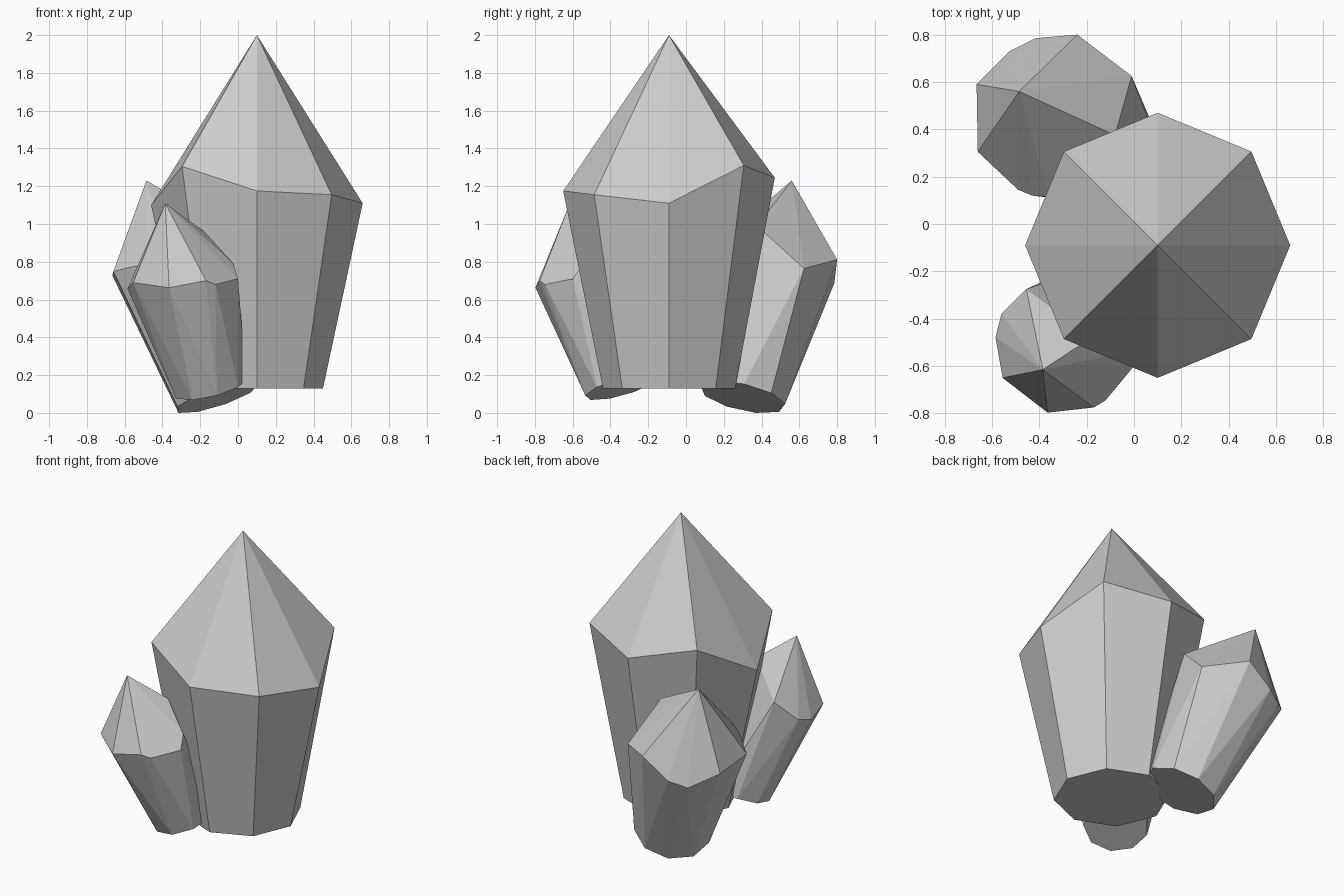
import bpy, bmesh, math
from mathutils import Vector

if "Cube" in bpy.data.objects:
    bpy.data.objects.remove(bpy.data.objects["Cube"])


def finish(name, bm):
    bmesh.ops.recalc_face_normals(bm, faces=bm.faces[:])
    mesh = bpy.data.meshes.new(name)
    bm.to_mesh(mesh)
    bm.free()
    obj = bpy.data.objects.new(name, mesh)
    bpy.context.collection.objects.link(obj)
    return obj


def upright_crystal(name, centre, base_z, base_r, shoulder_r, shoulder_heights, apex_z):
    bm = bmesh.new()
    n = len(shoulder_heights)
    cx, cy = centre

    def vert(i, r, z):
        a = 2 * math.pi * i / n
        return bm.verts.new((cx + r * math.cos(a), cy + r * math.sin(a), z))

    low = [vert(i, base_r, base_z) for i in range(n)]
    top = [vert(i, shoulder_r, z) for i, z in enumerate(shoulder_heights)]
    apex = bm.verts.new((cx, cy, apex_z))
    bm.faces.new(low[::-1])
    for i in range(n):
        j = (i + 1) % n
        bm.faces.new((low[i], low[j], top[j], top[i]))
        bm.faces.new((top[i], top[j], apex))
    return finish(name, bm)


def leaning_crystal(name, base, base_r, apex, shoulder, sides=9):
    # Hull over a tilted base polygon, irregular shoulder points and the tip
    bm = bmesh.new()
    base, apex = Vector(base), Vector(apex)
    tilt = Vector((0, 0, 1)).rotation_difference(apex - base)
    for i in range(sides):
        a = 2 * math.pi * i / sides
        bm.verts.new(base + tilt @ Vector((base_r * math.cos(a), base_r * math.sin(a), 0)))
    for p in shoulder:
        bm.verts.new(p)
    bm.verts.new(apex)
    res = bmesh.ops.convex_hull(bm, input=bm.verts[:])
    loose = [v for v in bm.verts if not v.link_faces]
    bmesh.ops.delete(bm, geom=loose, context='VERTS')
    bmesh.ops.dissolve_limit(bm, angle_limit=math.radians(1),
                             verts=bm.verts[:], edges=bm.edges[:])
    return finish(name, bm)


# Large central crystal
upright_crystal("main_crystal", (0.10, -0.09), 0.13, 0.35, 0.56,
                [1.11, 1.31, 1.245, 1.34, 1.10, 1.305, 1.175, 1.155], 2.0)

# Small crystal at the front left
leaning_crystal("front_crystal", (-0.15, -0.345, 0.135), 0.197, (-0.385, -0.615, 1.11), [
    (-0.18, -0.48, 0.96), (-0.025, -0.54, 0.79), (0.0, -0.60, 0.71),
    (-0.12, -0.745, 0.68), (-0.17, -0.775, 0.70), (-0.365, -0.797, 0.663),
    (-0.555, -0.65, 0.69), (-0.585, -0.48, 0.657), (-0.56, -0.38, 0.688),
    (-0.455, -0.275, 0.814)])

# Medium crystal at the back left
leaning_crystal("back_crystal", (-0.11, 0.30, 0.083), 0.232, (-0.485, 0.56, 1.23), [
    (-0.665, 0.59, 0.727), (-0.66, 0.305, 0.749), (-0.525, 0.73, 0.648),
    (-0.415, 0.785, 0.686), (-0.24, 0.80, 0.811), (-0.01, 0.625, 0.765),
    (-0.08, 0.375, 0.99), (-0.49, 0.145, 0.79), (-0.43, 0.12, 0.82),
    (-0.36, 0.115, 0.85)])
